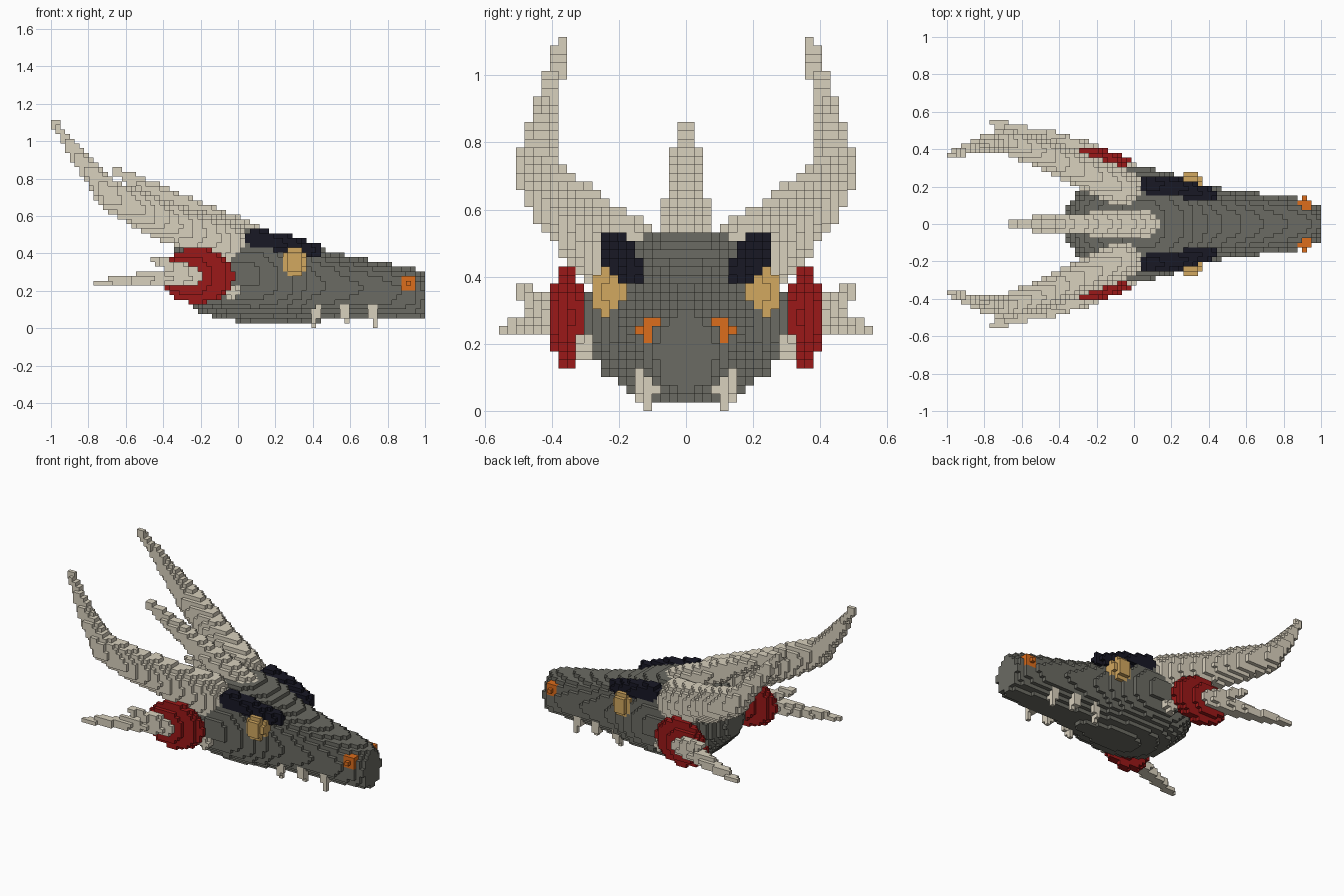
import bpy, bmesh
from math import ceil, floor
from mathutils import Vector

cube = bpy.data.objects.get("Cube")
if cube:
    bpy.data.objects.remove(cube)

V = 2 / 79          # edge length of one block
cells = {}          # (i, j, k) -> part name


def center(i, j, k):
    return Vector((i * V, (j + 0.5) * V, (k + 0.5) * V))


def fill(part, lo, hi, inside):
    """Fill the blocks whose centres lie inside a shape, mirrored across y."""
    for i in range(floor(lo[0] / V) - 1, ceil(hi[0] / V) + 2):
        for j in range(max(0, floor(lo[1] / V) - 1), ceil(hi[1] / V) + 1):
            for k in range(max(0, floor(lo[2] / V) - 1), ceil(hi[2] / V) + 1):
                if inside(center(i, j, k)):
                    cells[i, j, k] = part
                    cells[i, -1 - j, k] = part


def ellipsoid(part, c, r, shear=0.0):
    """Ellipsoid; shear slants it outwards towards the back."""
    c, r = Vector(c), Vector(r)
    pad = Vector((0, shear * r.x, 0))

    def inside(p):
        d = p - c
        d.y += shear * d.x
        return sum((d[a] / r[a]) ** 2 for a in range(3)) <= 1

    fill(part, c - r - pad, c + r + pad, inside)


def taper(part, path, squash=1.0):
    """Chain of tapering rods; each point is x, y, z, radius."""
    for s, e in zip(path, path[1:]):
        a, b = Vector(s[:3]), Vector(e[:3])
        r = max(s[3], e[3]) / squash
        lo = [min(a[n], b[n]) - r for n in range(3)]
        hi = [max(a[n], b[n]) + r for n in range(3)]
        scale = Vector((1, 1, squash))
        a, d = a * scale, (b - a) * scale

        def inside(p):
            q = p * scale - a
            t = min(1, max(0, q.dot(d) / d.length_squared))
            return (q - d * t).length <= s[3] + (e[3] - s[3]) * t

        fill(part, lo, hi, inside)


# Head and snout: x, half width, bottom, top, roundness exponent
sections = [
    (-0.36, 0.08, 0.24, 0.38, 2.4), (-0.30, 0.18, 0.17, 0.46, 2.4),
    (-0.20, 0.25, 0.08, 0.50, 2.4), (-0.05, 0.295, 0.04, 0.53, 2.4),
    (0.10, 0.295, 0.03, 0.535, 2.4), (0.25, 0.26, 0.03, 0.50, 2.4),
    (0.40, 0.20, 0.035, 0.44, 2.2), (0.60, 0.17, 0.05, 0.385, 2.1),
    (0.80, 0.152, 0.05, 0.345, 2.1), (0.94, 0.127, 0.05, 0.32, 2.0),
    (1.0, 0.08, 0.053, 0.285, 2.0),
]


def in_head(p):
    for s, e in zip(sections, sections[1:]):
        if s[0] <= p.x <= e[0]:
            t = (p.x - s[0]) / (e[0] - s[0])
            w, b, h, n = (u + (v - u) * t for u, v in zip(s[1:], e[1:]))
            dz = abs(p.z - (b + h) / 2) / ((h - b) / 2)
            return (abs(p.y) / w) ** n + dz ** n <= 1
    return False


fill("head", (-0.36, 0, 0), (1, 0.32, 0.56), in_head)

# Horns
taper("center_horn", [(0.055, 0, 0.485, 0.082), (-0.3, 0, 0.655, 0.06),
                      (-0.66, 0, 0.845, 0.026)])
taper("side_horns", [(-0.07, 0.193, 0.455, 0.108), (-0.3, 0.295, 0.54, 0.09),
                     (-0.52, 0.392, 0.63, 0.08), (-0.69, 0.442, 0.715, 0.065),
                     (-0.82, 0.425, 0.87, 0.042), (-0.987, 0.367, 1.101, 0.018)], 0.78)

# Brows, eyes and nostrils
ellipsoid("eyes", (0.30, 0.21, 0.355), (0.068, 0.072, 0.085))
taper("brows", [(0.09, 0.21, 0.475, 0.057), (0.27, 0.19, 0.445, 0.05),
                (0.41, 0.16, 0.415, 0.036)])
ellipsoid("nostrils", (0.912, 0.1, 0.247), (0.043, 0.04, 0.045))

# Ear discs and the spikes growing out of them
ellipsoid("ear_discs", (-0.213, 0.354, 0.28), (0.195, 0.05, 0.149), 0.1)
taper("ear_spikes", [(-0.24, 0.39, 0.275, 0.05), (-0.45, 0.45, 0.262, 0.042),
                     (-0.76, 0.544, 0.2405, 0.018)])
taper("ear_spikes", [(-0.24, 0.39, 0.295, 0.042), (-0.46, 0.492, 0.367, 0.02)])
ellipsoid("ear_spikes", (-0.03, 0.3, 0.193), (0.045, 0.03, 0.035))

# Teeth: x, root y, root offset along x, tip height
for x, y, lean, tip in ((0.405, 0.14, 0.013, 0.0127), (0.57, 0.127, -0.013, 0.038),
                        (0.735, 0.108, -0.013, 0.0127)):
    x = round(x / V) * V
    taper("teeth", [(x + lean, y, 0.1, 0.028), (x + lean, y, 0.075, 0.026),
                    (x, 0.114, tip, 0.012)])


def material(name, rgb):
    linear = [((c / 255 + 0.055) / 1.055) ** 2.4 for c in rgb]
    m = bpy.data.materials.new(name)
    m.use_nodes = True
    m.diffuse_color = (*linear, 1)
    m.node_tree.nodes["Principled BSDF"].inputs["Base Color"].default_value = (*linear, 1)
    return m


bone = material("bone", (217, 209, 190))
colors = {
    "head": material("stone_grey", (107, 107, 99)),
    "brows": material("midnight", (24, 24, 37)),
    "eyes": material("gold", (210, 168, 96)),
    "nostrils": material("orange", (220, 109, 28)),
    "ear_discs": material("dark_red", (155, 24, 24)),
}


def build(part):
    """Mesh the outer faces of all blocks of one part."""
    bm = bmesh.new()
    verts = {}

    def vert(key):
        if key not in verts:
            verts[key] = bm.verts.new(((key[0] - 0.5) * V, key[1] * V, key[2] * V))
        return verts[key]

    for cell, owner in cells.items():
        if owner != part:
            continue
        for axis in range(3):
            for side in (0, 1):
                near = list(cell)
                near[axis] += 2 * side - 1
                if tuple(near) in cells:
                    continue
                loop = []
                for u, v in ((0, 0), (1, 0), (1, 1), (0, 1)):
                    key = list(cell)
                    key[axis] += side
                    key[(axis + 1) % 3] += u
                    key[(axis + 2) % 3] += v
                    loop.append(vert(tuple(key)))
                bm.faces.new(loop if side else loop[::-1])
    mesh = bpy.data.meshes.new(part)
    bm.to_mesh(mesh)
    bm.free()
    mesh.materials.append(colors.get(part, bone))
    bpy.context.collection.objects.link(bpy.data.objects.new(part, mesh))


for part in sorted(set(cells.values())):
    build(part)
